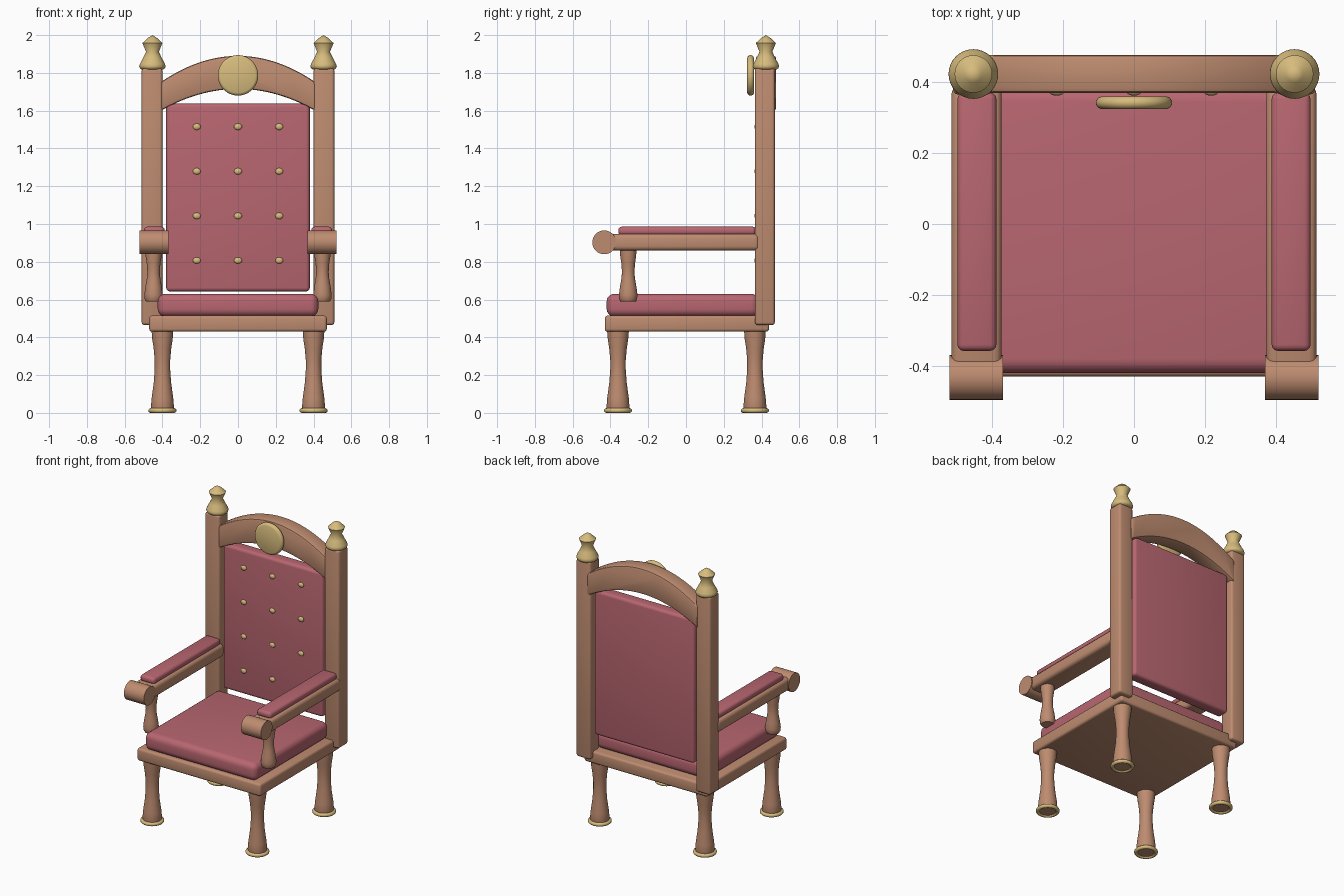
import bpy, bmesh, math
from mathutils import Matrix

if "Cube" in bpy.data.objects:
    bpy.data.objects.remove(bpy.data.objects["Cube"])


def material(name, colour):
    m = bpy.data.materials.new(name)
    m.diffuse_color = (*colour, 1)
    m.use_nodes = True
    m.node_tree.nodes["Principled BSDF"].inputs["Base Color"].default_value = m.diffuse_color
    return m


WOOD = material("brown wood", (0.515, 0.262, 0.162))
RED = material("rose upholstery", (0.479, 0.133, 0.162))
GOLD = material("brass", (0.68, 0.50, 0.205))


def finish(bm, name, mat, angle=40):
    bmesh.ops.recalc_face_normals(bm, faces=bm.faces)
    me = bpy.data.meshes.new(name)
    bm.to_mesh(me)
    bm.free()
    ob = bpy.data.objects.new(name, me)
    bpy.context.collection.objects.link(ob)
    me.materials.append(mat)
    bpy.ops.object.select_all(action='DESELECT')
    ob.select_set(True)
    bpy.context.view_layer.objects.active = ob
    bpy.ops.object.shade_smooth_by_angle(angle=math.radians(angle))
    return ob


def round_edges(bm, width, segments):
    sharp = [e for e in bm.edges if e.calc_face_angle(0) > math.radians(40)]
    bmesh.ops.bevel(bm, geom=sharp, offset=width, segments=segments,
                    profile=0.5, affect='EDGES')


def box(name, mat, x, y, z, bevel, segments=3):
    """Rounded box from (min, max) ranges."""
    bm = bmesh.new()
    bmesh.ops.create_cube(bm, size=1)
    for v in bm.verts:
        for i, r in enumerate((x, y, z)):
            v.co[i] = r[0] if v.co[i] < 0 else r[1]
    round_edges(bm, bevel, segments)
    return finish(bm, name, mat)


def lathe(name, mat, centre, profile, axis='Z', sides=32, angle=40):
    """Spin (radius, height) points around an axis; open ends are capped."""
    bm = bmesh.new()
    rings = []
    for r, h in profile:
        if r == 0:
            rings.append([bm.verts.new((0, 0, h))])
        else:
            rings.append([bm.verts.new((r * math.cos(a), r * math.sin(a), h))
                          for a in (2 * math.pi * i / sides for i in range(sides))])
    for a, b in zip(rings, rings[1:]):
        for i in range(sides):
            j = (i + 1) % sides
            quad = [a[i % len(a)], a[j % len(a)], b[j % len(b)], b[i % len(b)]]
            bm.faces.new(list(dict.fromkeys(quad)))
    for ring in (rings[0], rings[-1]):
        if len(ring) > 1:
            bm.faces.new(ring)
    turn = {'Z': Matrix(), 'X': Matrix.Rotation(math.pi / 2, 4, 'Y'),
            'Y': Matrix.Rotation(math.pi / 2, 4, 'X')}[axis]
    bm.transform(Matrix.Translation(centre) @ turn)
    return finish(bm, name, mat, angle)


# Seat
box("seat_frame", WOOD, (-0.47, 0.47), (-0.43, 0.44), (0.43, 0.515), 0.015)
box("seat_cushion", RED, (-0.425, 0.425), (-0.42, 0.385), (0.51, 0.63), 0.04, 5)

# Backrest with tufting buttons
box("back_cushion", RED, (-0.38, 0.38), (0.375, 0.46), (0.643, 1.637), 0.02, 4)
for row in range(4):
    for col in (-1, 0, 1):
        bm = bmesh.new()
        bmesh.ops.create_uvsphere(
            bm, u_segments=16, v_segments=10, radius=1,
            matrix=Matrix.Translation((col * 0.218, 0.373, 0.807 + row * 0.236))
            @ Matrix.Diagonal((0.021, 0.011, 0.017, 1)))
        finish(bm, "back_button", GOLD)

# Arched crest rail: parabolic upper and lower edges
bm = bmesh.new()
xs = [-0.42 + 0.84 * i / 32 for i in range(33)]
outline = [(x, 1.89 - 0.83 * x * x) for x in xs]
outline += [(x, 1.715 - 0.69 * x * x) for x in reversed(xs)]
face = bm.faces.new([bm.verts.new((x, 0.37, z)) for x, z in outline])
ext = bmesh.ops.extrude_face_region(bm, geom=[face])
for v in ext["geom"]:
    if isinstance(v, bmesh.types.BMVert):
        v.co.y = 0.477
bmesh.ops.recalc_face_normals(bm, faces=bm.faces)
round_edges(bm, 0.012, 2)
finish(bm, "crest_rail", WOOD)

# Round medallion in front of the crest
lathe("medallion", GOLD, (0, 0.342, 1.787),
      [(0.092, -0.018), (0.101, -0.014), (0.107, -0.005),
       (0.107, 0.005), (0.101, 0.014), (0.092, 0.018)], 'Y', 48)

for s in (-1, 1):
    def span(a, b):
        return tuple(sorted((s * a, s * b)))

    # Back posts and finials
    box("back_post", WOOD, span(0.40, 0.51), (0.365, 0.47), (0.465, 1.825), 0.015)
    lathe("finial", GOLD, (s * 0.453, 0.423, 0),
          [(0.058, 1.818), (0.066, 1.825), (0.07, 1.835), (0.066, 1.848),
           (0.049, 1.88), (0.034, 1.912), (0.053, 1.958),
           (0.024, 1.985), (0, 2.0)], angle=50)

    # Armrests: rail, pad, scroll and turned support
    box("arm_rail", WOOD, span(0.373, 0.515), (-0.43, 0.388), (0.86, 0.947), 0.022)
    box("arm_pad", RED, span(0.388, 0.498), (-0.358, 0.37), (0.94, 0.986), 0.018)
    lathe("arm_scroll", WOOD, (s * 0.445, -0.433, 0.903),
          [(0.063, -0.076), (0.063, 0.076)], 'X')
    lathe("arm_support", WOOD, (s * 0.447, -0.306, 0),
          [(0.04, 0.59), (0.047, 0.603), (0.049, 0.625), (0.044, 0.665),
           (0.036, 0.71), (0.033, 0.745), (0.036, 0.79), (0.042, 0.83), (0.044, 0.87)])

    # Turned legs with brass foot rings
    for y in (-0.36, 0.365):
        lathe("leg", WOOD, (s * 0.40, y, 0),
              [(0.056, 0.008), (0.061, 0.03), (0.057, 0.08), (0.046, 0.16),
               (0.041, 0.23), (0.041, 0.28), (0.047, 0.345), (0.054, 0.39), (0.058, 0.44)])
        ring = [(0.062 + 0.0125 * math.cos(t), 0.0125 + 0.0125 * math.sin(t))
                for t in (math.pi * (1 + i / 6) for i in range(13))]
        lathe("foot_ring", GOLD, (s * 0.40, y, 0), ring)
